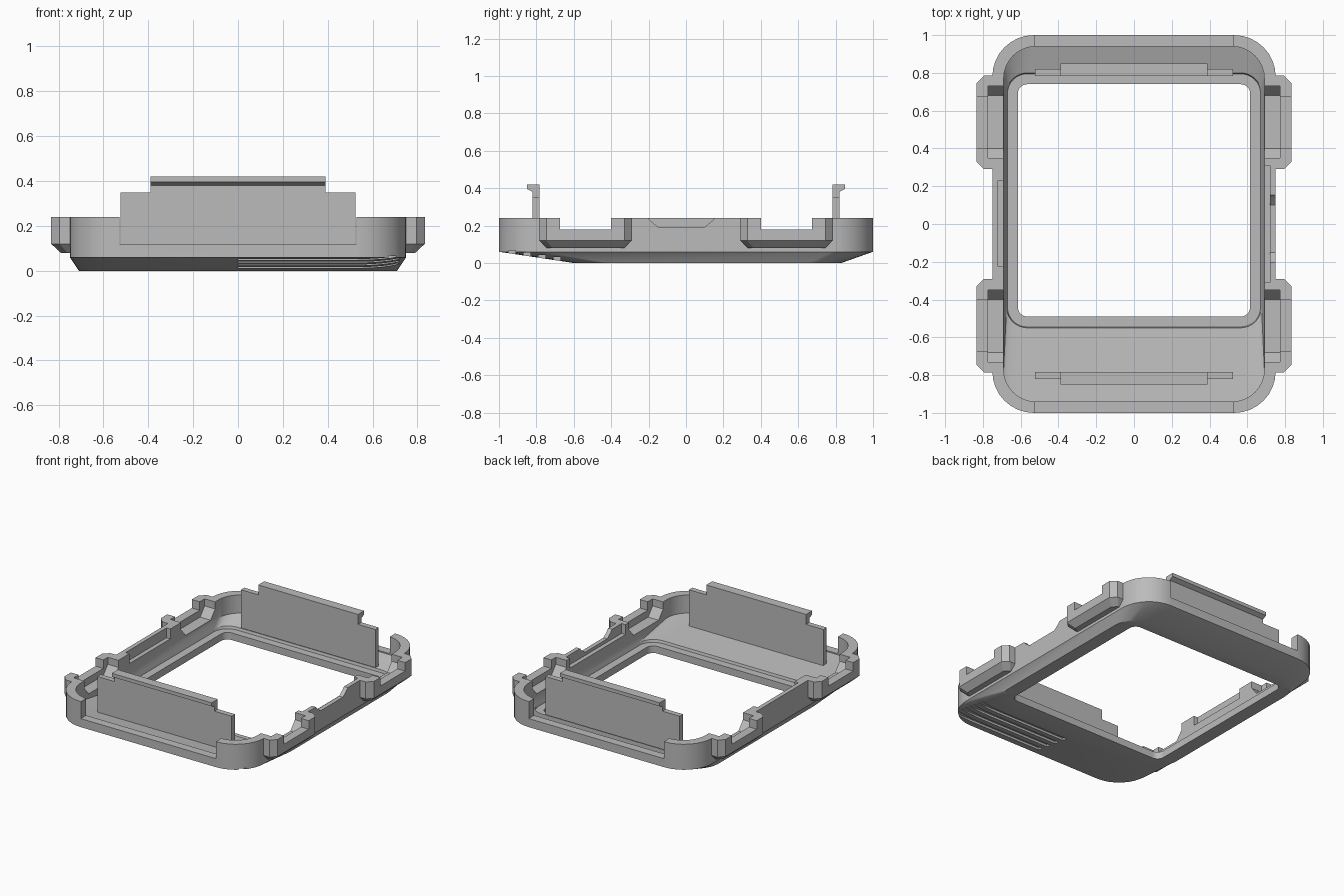
import bpy, bmesh, math

if "Cube" in bpy.data.objects:
    bpy.data.objects.remove(bpy.data.objects["Cube"])

grey = bpy.data.materials.new("plain grey")
grey.use_nodes = True
grey.diffuse_color = (0.5, 0.5, 0.5, 1)
grey.node_tree.nodes["Principled BSDF"].inputs["Base Color"].default_value = (0.5, 0.5, 0.5, 1)


def loft(name, rings, wrap=False):
    """Skin matching rings; join last to first, or cap both ends."""
    bm = bmesh.new()
    rows = [[bm.verts.new(p) for p in ring] for ring in rings]
    n = len(rows[0])
    pairs = list(zip(rows, rows[1:]))
    if wrap:
        pairs.append((rows[-1], rows[0]))
    else:
        bm.faces.new(rows[0])
        bm.faces.new(rows[-1])
    for a, b in pairs:
        for i in range(n):
            j = (i + 1) % n
            bm.faces.new((a[i], a[j], b[j], b[i]))
    bmesh.ops.recalc_face_normals(bm, faces=bm.faces)
    mesh = bpy.data.meshes.new(name)
    bm.to_mesh(mesh)
    bm.free()
    mesh.materials.append(grey)
    obj = bpy.data.objects.new(name, mesh)
    bpy.context.collection.objects.link(obj)
    return obj


def prism(name, profile, x0, x1):
    """Extrude a (y, z) profile along x."""
    return loft(name, [[(x, y, z) for y, z in profile] for x in (x0, x1)])


def box(name, x0, x1, y0, y1, z0, z1):
    return prism(name, [(y0, z0), (y1, z0), (y1, z1), (y0, z1)], x0, x1)


def rounded(half_x, y0, y1, r, z, steps=8):
    """Rounded rectangle outline at height z."""
    corners = [(half_x - r, y1 - r), (r - half_x, y1 - r),
               (r - half_x, y0 + r), (half_x - r, y0 + r)]
    ring = []
    for k, (cx, cy) in enumerate(corners):
        for i in range(steps + 1):
            a = math.pi / 2 * (k + i / steps)
            ring.append((cx + r * math.cos(a), cy + r * math.sin(a), z))
    return ring


def combine(target, other, operation):
    mod = target.modifiers.new("cut", 'BOOLEAN')
    mod.operation = operation
    mod.solver = 'EXACT'
    mod.object = other
    bpy.context.view_layer.objects.active = target
    bpy.ops.object.modifier_apply(modifier=mod.name)
    bpy.data.objects.remove(other)


# Case: underside, outer wall, rim, sloped inner floor, sunken ledge, opening
case = loft("case_frame", [
    rounded(0.615, -0.49, 0.74, 0.05, 0),
    rounded(0.71, -0.60, 0.83, 0.18, 0),
    rounded(0.75, -1, 1, 0.22, 0.06),
    rounded(0.75, -1, 1, 0.22, 0.24),
    rounded(0.69, -0.94, 0.94, 0.17, 0.24),
    rounded(0.69, -0.94, 0.94, 0.17, 0.112),
    rounded(0.675, -0.55, 0.80, 0.11, 0.068),
    rounded(0.67, -0.545, 0.795, 0.105, 0.05),
    rounded(0.615, -0.49, 0.74, 0.05, 0.05),
], wrap=True)


# Side lugs with chamfered corners and underside
def lug_ring(sx, sy, out, y0, y1, c, z):
    pts = [(0.70, y0), (out - c, y0), (out, y0 + c),
           (out, y1 - c), (out - c, y1), (0.70, y1)]
    return [(sx * x, sy * y, z) for x, y in pts]


sides = [(sx, sy) for sx in (1, -1) for sy in (1, -1)]
for sx, sy in sides:
    lug = loft("lug", [lug_ring(sx, sy, 0.79, 0.33, 0.745, 0.03, 0.08),
                       lug_ring(sx, sy, 0.833, 0.29, 0.785, 0.038, 0.12),
                       lug_ring(sx, sy, 0.833, 0.29, 0.785, 0.038, 0.24)])
    combine(case, lug, 'UNION')

# Pockets and notches inside the lugs
for sx, sy in sides:
    pocket = [(0.40, 0.13), (0.68, 0.13), (0.73, 0.19),
              (0.73, 0.3), (0.35, 0.3), (0.35, 0.19)]
    cutter = prism("pocket", [(sy * y, z) for y, z in pocket], sx * 0.64, sx * 0.772)
    combine(case, cutter, 'DIFFERENCE')
    y0, y1 = sorted((sy * 0.40, sy * 0.675))
    combine(case, box("notch", sx * 0.65, sx * 0.9, y0, y1, 0.18, 0.31), 'DIFFERENCE')

# Open slots through the front and back walls
for s in (1, -1):
    slot = [(0.88, 0.12), (1.1, 0.12), (1.1, 0.32), (0.88, 0.32)]
    combine(case, prism("slot", [(s * y, z) for y, z in slot], -0.528, 0.528), 'DIFFERENCE')

# Shallow recesses along the side walls, and the finger notch on one side
combine(case, box("recess", 0.645, 0.72, -0.31, 0.31, 0.17, 0.33), 'DIFFERENCE')
combine(case, box("recess", -0.72, -0.645, -0.225, 0.23, 0.17, 0.33), 'DIFFERENCE')
dip = [(-0.22, 0.26), (-0.19, 0.225), (-0.15, 0.193), (0.10, 0.193), (0.14, 0.225), (0.17, 0.26)]
combine(case, prism("dip", dip, 0.63, 0.81), 'DIFFERENCE')

# Grip grooves on one half of the sloped underside
for k in range(4):
    y = -0.93 + 0.08 * k
    top = 0.15 * (-y - 0.6) + 0.018
    combine(case, box("groove", 0, 0.85, y - 0.018, y + 0.018, -0.05, top), 'DIFFERENCE')

# Upright clip plates with a hooked lip
parts = [case]
for label, s in (("front", -1), ("back", 1)):
    wide = [(0.783, 0.08), (0.82, 0.08), (0.82, 0.35), (0.783, 0.35)]
    hook = [(0.783, 0.35), (0.82, 0.35), (0.82, 0.38), (0.85, 0.395),
            (0.85, 0.42), (0.783, 0.42)]
    plate = prism(label + "_clip_plate", [(s * y, z) for y, z in wide], -0.525, 0.525)
    lip = prism(label + "_clip_lip", [(s * y, z) for y, z in hook], -0.39, 0.39)
    combine(plate, lip, 'UNION')
    parts.append(plate)

# Smooth corners, keep edges sharp
bpy.ops.object.select_all(action='DESELECT')
for obj in parts:
    obj.select_set(True)
bpy.context.view_layer.objects.active = case
bpy.ops.object.shade_smooth_by_angle(angle=math.radians(25))
